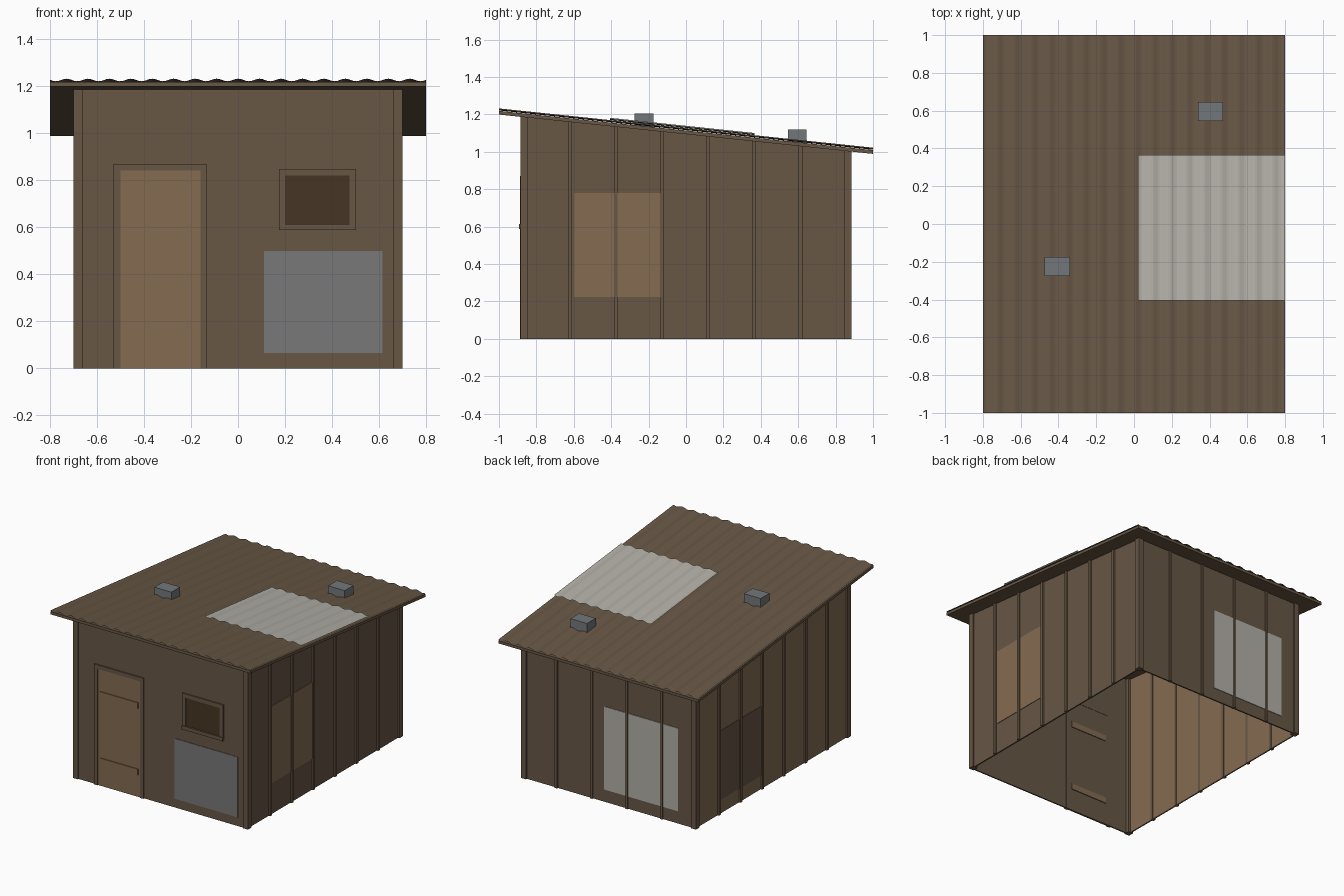
import bpy, math

if "Cube" in bpy.data.objects:
    bpy.data.objects.remove(bpy.data.objects["Cube"])

SLOPE = -0.105                      # roof fall from front to back
UNDER, DECK, SHEET = 1.094, 1.114, 1.116


def srgb(r, g, b):
    return tuple((c / 255 / 12.92) if c < 10 else ((c / 255 + 0.055) / 1.055) ** 2.4
                 for c in (r, g, b)) + (1.0,)


def material(name, *rgb):
    m = bpy.data.materials.new(name)
    m.diffuse_color = srgb(*rgb)
    m.use_nodes = True
    m.node_tree.nodes["Principled BSDF"].inputs["Base Color"].default_value = m.diffuse_color
    return m


brown = material("brown timber", 103, 87, 69)
tan = material("tan board", 132, 107, 81)
grey = material("grey sheet", 120, 120, 120)
vent_grey = material("vent grey", 116, 119, 122)
pale = material("pale sheet", 178, 175, 167)
dark = material("dark window", 70, 53, 35)


def mesh(name, verts, faces, mat):
    me = bpy.data.meshes.new(name)
    me.from_pydata(verts, [], faces)
    me.materials.append(mat)
    ob = bpy.data.objects.new(name, me)
    bpy.context.collection.objects.link(ob)
    return ob


def box(name, x, y, z, mat, slope=False):
    """Box from ranges; with slope, z values are offsets measured from the
    sloping plane (a lower value of None stays on the ground)."""
    verts = []
    for k in (0, 1):
        for j in (0, 1):
            for i in (0, 1):
                h = z[k]
                if h is None:
                    h = 0.0
                elif slope:
                    h += SLOPE * y[j]
                verts.append((x[i], y[j], h))
    faces = [(0, 2, 3, 1), (4, 5, 7, 6), (0, 1, 5, 4),
             (2, 6, 7, 3), (0, 4, 6, 2), (1, 3, 7, 5)]
    return mesh(name, verts, faces, mat)


def upright(name, x, y, mat):
    """Ground-standing part whose top follows the roof underside."""
    return box(name, x, y, (None, UNDER + 0.002), mat, True)


def corrugated(name, x0, x1, y0, y1, base, mat, period=0.0912, height=0.011):
    n = round((x1 - x0) / period * 8)
    verts = []
    for i in range(n + 1):
        x = x0 + (x1 - x0) * i / n
        w = height * (0.5 + 0.5 * math.cos(2 * math.pi * (x + 0.729) / period))
        verts += [(x, y, base + w + SLOPE * y) for y in (y0, y1)]
    faces = [(2 * i, 2 * i + 2, 2 * i + 3, 2 * i + 1) for i in range(n)]
    return mesh(name, verts, faces, mat)


# Walls
upright("front_wall", (-0.69, 0.69), (-0.878, -0.868), brown)
upright("back_wall", (-0.69, 0.69), (0.865, 0.875), brown)
upright("right_wall", (0.678, 0.688), (-0.87, 0.87), brown)
upright("left_wall", (-0.688, -0.678), (-0.87, 0.87), tan)

# Corner posts
for sx in (-1, 1):
    for sy in (-1, 1):
        upright("corner_post", sorted((sx * 0.66, sx * 0.70)),
                sorted((sy * 0.845, sy * 0.886)), brown)

# Battens on the side and back walls
for i in range(6):
    y = -0.622 + i * 0.2468
    for s in (-1, 1):
        upright("side_batten", sorted((s * 0.675, s * 0.70)), (y - 0.01, y + 0.01), brown)
for x in (-0.42, -0.14, 0.14, 0.42):
    upright("back_batten", (x - 0.01, x + 0.01), (0.862, 0.885), brown)

# Patch boards on the walls
box("front_patch", (0.11, 0.615), (-0.882, -0.877), (0.065, 0.50), grey)
box("right_patch", (0.687, 0.692), (-0.60, -0.13), (0.225, 0.78), tan)
box("left_patch", (-0.692, -0.687), (0.12, 0.62), (0.10, 0.60), brown)
box("back_patch", (-0.55, 0.04), (0.874, 0.879), (0.09, 0.69), pale)

# Door with frame and cross bars
box("door", (-0.50, -0.16), (-0.882, -0.877), (0.0, 0.842), tan)
for x in ((-0.53, -0.50), (-0.16, -0.135)):
    box("door_frame_side", x, (-0.888, -0.866), (0.0, 0.87), brown)
box("door_frame_top", (-0.53, -0.135), (-0.888, -0.866), (0.842, 0.87), brown)
for z in (0.16, 0.64):
    box("door_bar", (-0.48, -0.18), (-0.888, -0.862), (z, z + 0.042), tan)

# Window with frame and sill
box("window_pane", (0.20, 0.475), (-0.882, -0.877), (0.61, 0.82), dark)
for x in ((0.175, 0.20), (0.475, 0.502)):
    box("window_frame_side", x, (-0.888, -0.866), (0.612, 0.848), brown)
box("window_frame_top", (0.175, 0.502), (-0.888, -0.866), (0.82, 0.848), brown)
box("window_sill", (0.175, 0.502), (-0.893, -0.866), (0.588, 0.614), brown)

# Roof deck, corrugated covering and pale repair sheet
box("roof_deck", (-0.80, 0.80), (-1, 1), (UNDER, DECK), brown, True)
corrugated("roof_sheet", -0.80, 0.80, -1, 1, SHEET, brown)
corrugated("roof_patch", 0.02, 0.80, -0.405, 0.365, SHEET + 0.012, pale)

# Roof vents
box("roof_vent", (-0.475, -0.34), (-0.275, -0.175), (1.13, 1.205), vent_grey)
box("roof_vent", (0.34, 0.472), (0.545, 0.645), (1.04, 1.12), vent_grey)
